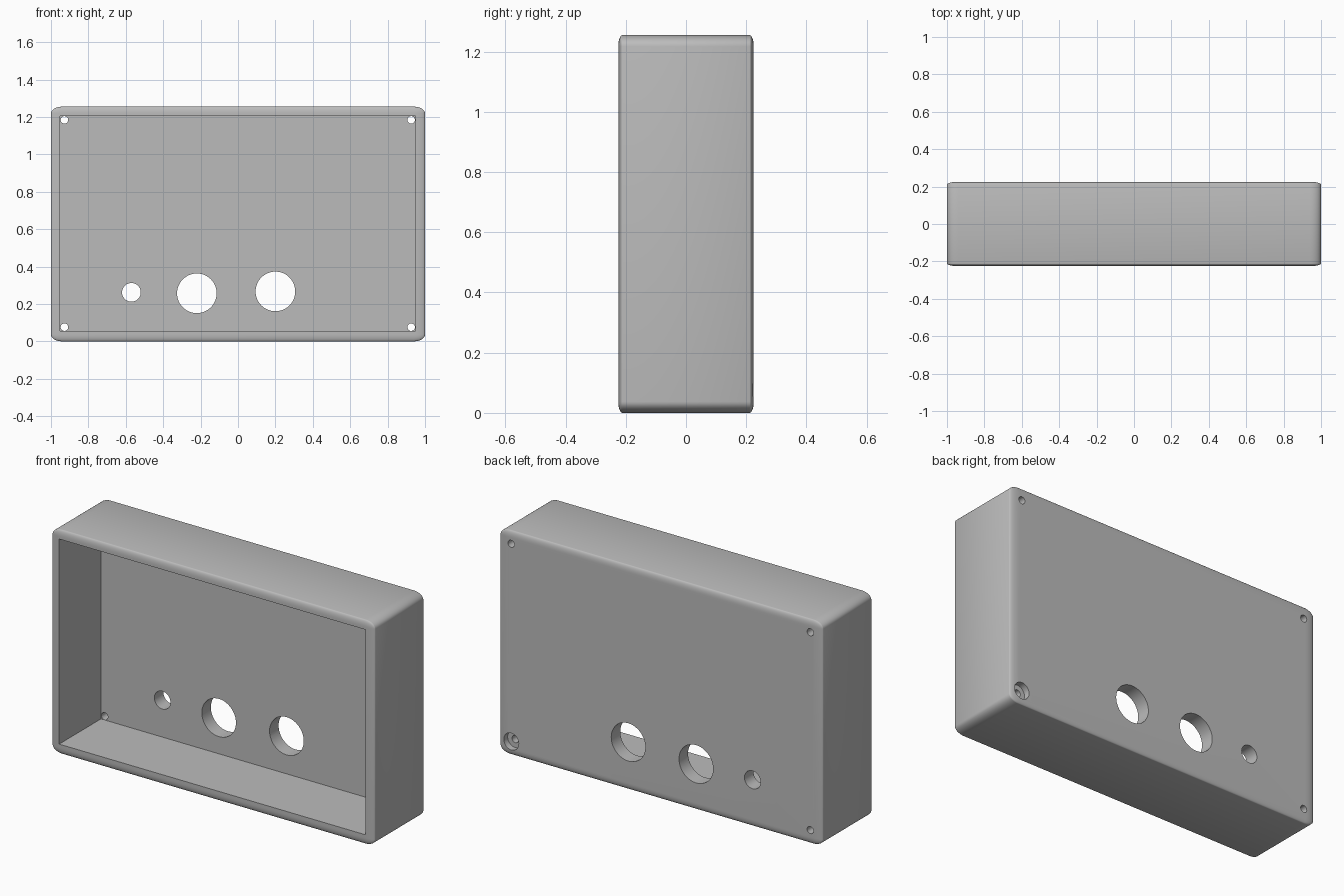
import bpy, bmesh, math
from mathutils import Matrix

if "Cube" in bpy.data.objects:
    bpy.data.objects.remove(bpy.data.objects["Cube"])

W, D, H = 2.0, 0.45, 1.255
BACK = D / 2

grey = bpy.data.materials.new("plain grey")
grey.diffuse_color = (0.5, 0.5, 0.5, 1)
grey.use_nodes = True
grey.node_tree.nodes["Principled BSDF"].inputs["Base Color"].default_value = grey.diffuse_color


def make_object(name, bm):
    mesh = bpy.data.meshes.new(name)
    bm.to_mesh(mesh)
    bm.free()
    mesh.materials.append(grey)
    obj = bpy.data.objects.new(name, mesh)
    bpy.context.collection.objects.link(obj)
    return obj


def box(name, lo, hi):
    bm = bmesh.new()
    bmesh.ops.create_cube(bm, size=1)
    for v in bm.verts:
        v.co = [l + (c + 0.5) * (h - l) for c, l, h in zip(v.co, lo, hi)]
    return make_object(name, bm)


def bore(name, x, z, r, y0, y1, sides=48):
    bm = bmesh.new()
    bmesh.ops.create_cone(bm, cap_ends=True, segments=sides, radius1=r, radius2=r,
                          depth=y1 - y0,
                          matrix=Matrix.Translation((x, (y0 + y1) / 2, z))
                          @ Matrix.Rotation(math.pi / 2, 4, 'X'))
    return make_object(name, bm)


# Shell: rounded unit cube stretched to size, so the rounding stretches too
bm = bmesh.new()
bmesh.ops.create_cube(bm, size=1)
bmesh.ops.bevel(bm, geom=bm.edges[:], offset=0.03, offset_type='OFFSET',
                segments=8, profile=0.5, affect='EDGES')
bmesh.ops.scale(bm, vec=(W, D, H), verts=bm.verts)
bmesh.ops.translate(bm, vec=(0, 0, H / 2), verts=bm.verts)
case = make_object("enclosure", bm)

# Open front cavity
cutters = [box("cavity_cutter", (-0.951, -0.4, 0.055), (0.949, 0.145, 1.204))]

# Control holes through the back panel
for x, z, r in ((-0.57, 0.262, 0.05), (-0.22, 0.257, 0.106), (0.2, 0.267, 0.106)):
    cutters.append(bore("control_hole_cutter", x, z, r, 0.1, 0.4))

# Corner screw holes and the single counterbore
for x in (-0.928, 0.926):
    for z in (0.076, 1.184):
        cutters.append(bore("screw_hole_cutter", x, z, 0.02, 0.1, 0.4, 32))
cutters.append(bore("counterbore_cutter", 0.926, 0.076, 0.047, BACK - 0.036, 0.4))

bpy.context.view_layer.objects.active = case
case.select_set(True)
for c in cutters:
    mod = case.modifiers.new("cut", 'BOOLEAN')
    mod.operation = 'DIFFERENCE'
    mod.solver = 'EXACT'
    mod.object = c
    bpy.ops.object.modifier_apply(modifier=mod.name)
    bpy.data.objects.remove(c, do_unlink=True)

bpy.ops.object.shade_smooth_by_angle(angle=math.radians(35))
